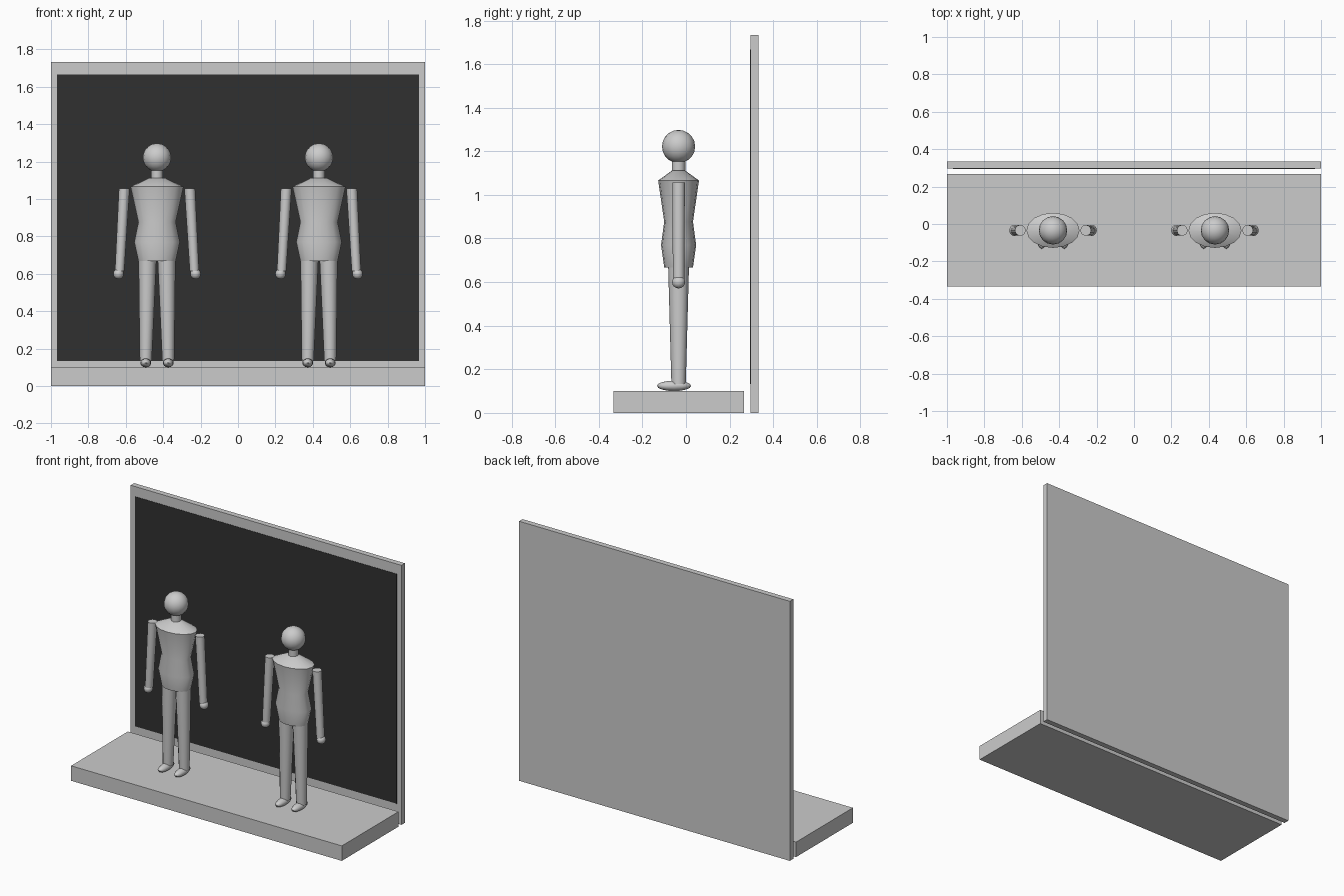
import bpy, bmesh
from math import cos, sin, pi
from mathutils import Vector

if "Cube" in bpy.data.objects:
    bpy.data.objects.remove(bpy.data.objects["Cube"])

CY = -0.034  # depth of the figures, mid platform


def finish(name, bm, smooth=False):
    bmesh.ops.recalc_face_normals(bm, faces=bm.faces)
    me = bpy.data.meshes.new(name)
    bm.to_mesh(me)
    bm.free()
    ob = bpy.data.objects.new(name, me)
    bpy.context.collection.objects.link(ob)
    if smooth:
        bpy.ops.object.select_all(action='DESELECT')
        ob.select_set(True)
        bpy.context.view_layer.objects.active = ob
        bpy.ops.object.shade_smooth_by_angle(angle=pi / 4)
    return ob


def box(name, lo, hi):
    bm = bmesh.new()
    bmesh.ops.create_cube(bm, size=1)
    lo, hi = Vector(lo), Vector(hi)
    for v in bm.verts:
        v.co = (lo + hi) / 2 + v.co * (hi - lo)
    return finish(name, bm)


def ellipsoid(name, centre, radii, seg=16, rings=10):
    bm = bmesh.new()
    bmesh.ops.create_uvsphere(bm, u_segments=seg, v_segments=rings, radius=1)
    for v in bm.verts:
        v.co = Vector(centre) + v.co * Vector(radii)
    return finish(name, bm, True)


def loft(name, sections, seg=12):
    """Closed tube through rings given as (x, y, z, x radius, y radius)."""
    bm = bmesh.new()
    rings = [[bm.verts.new((x + rx * cos(2 * pi * i / seg),
                            y + ry * sin(2 * pi * i / seg), z))
              for i in range(seg)] for x, y, z, rx, ry in sections]
    for a, b in zip(rings, rings[1:]):
        for i in range(seg):
            j = (i + 1) % seg
            bm.faces.new((a[i], a[j], b[j], b[i]))
    bm.faces.new(rings[0])
    bm.faces.new(rings[-1])
    return finish(name, bm, True)


def figure(cx):
    ellipsoid("head", (cx, CY, 1.222), (0.076, 0.076, 0.076))
    loft("neck", [(cx, CY, 1.10, 0.031, 0.031), (cx, CY, 1.16, 0.031, 0.031)])

    # Torso: hips, waist, shoulders, collar
    profile = [(0.668, 0.1), (0.77, 0.122), (0.877, 0.1), (1.066, 0.142), (1.112, 0.045)]
    loft("torso", [(cx, CY, z, r, r * 0.66) for z, r in profile], 16)

    for side in (-1, 1):
        # Arm and hand
        loft("arm", [(cx + side * 0.2, CY, 0.615, 0.025, 0.026),
                     (cx + side * 0.175, CY, 1.056, 0.029, 0.029)])
        ellipsoid("hand", (cx + side * 0.206, CY, 0.6), (0.028, 0.03, 0.029), 12, 8)
        # Leg and foot
        loft("leg", [(cx + side * 0.06, CY, 0.133, 0.032, 0.033),
                     (cx + side * 0.051, CY, 0.68, 0.048, 0.048)])
        ellipsoid("foot", (cx + side * 0.06, CY - 0.021, 0.124), (0.029, 0.078, 0.024), 12, 8)


# Platform and upright backdrop
box("platform", (-1, -0.333, 0), (1, 0.266, 0.1))
box("back_panel", (-1, 0.296, 0), (1, 0.333, 1.733))

# Dark inset face of the backdrop
dark = bpy.data.materials.new("dark")
dark.diffuse_color = (0.03, 0.03, 0.03, 1)
dark.use_nodes = True
dark.node_tree.nodes["Principled BSDF"].inputs["Base Color"].default_value = dark.diffuse_color
face = box("dark_face", (-0.967, 0.294, 0.133), (0.967, 0.31, 1.667))
face.data.materials.append(dark)

# Two standing figures
for x in (-0.433, 0.433):
    figure(x)
